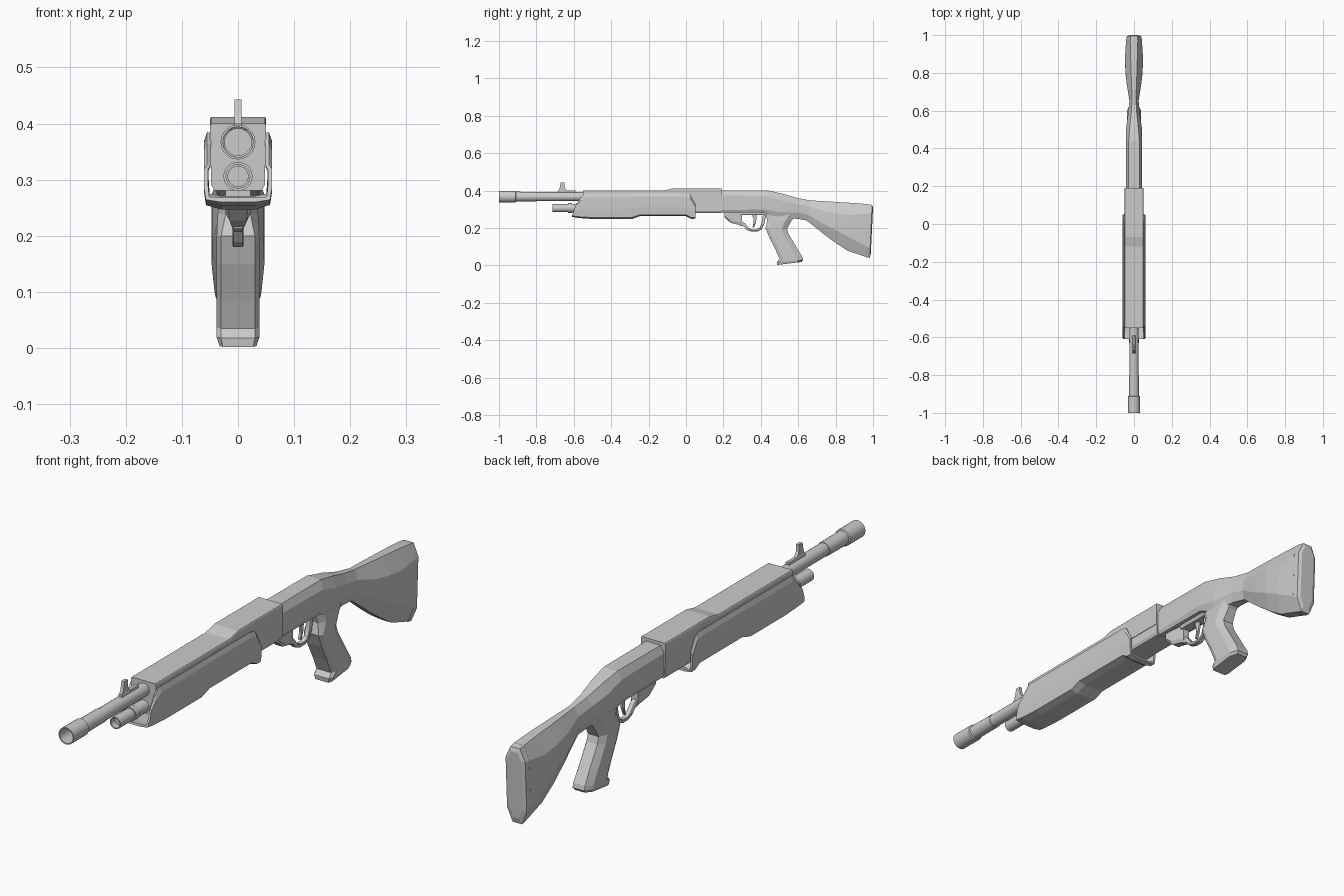
import bpy, bmesh, math
from mathutils import Vector


def finish(name, bm, smooth=None):
    bmesh.ops.recalc_face_normals(bm, faces=bm.faces)
    me = bpy.data.meshes.new(name)
    bm.to_mesh(me)
    bm.free()
    ob = bpy.data.objects.new(name, me)
    bpy.context.collection.objects.link(ob)
    if smooth:
        bpy.ops.object.select_all(action='DESELECT')
        bpy.context.view_layer.objects.active = ob
        ob.select_set(True)
        bpy.ops.object.shade_smooth_by_angle(angle=math.radians(smooth))
    return ob


def loft(name, sections, smooth=None):
    """Section: (y, z) of edge one, (y, z) of edge two, half widths side/one/two, chamfer shares one/two."""
    bm = bmesh.new()
    rings = []
    for (py, pz, qy, qz, w, a, b, k, m) in sections:
        p, q = Vector((0, py, pz)), Vector((0, qy, qz))
        half = [(a, 0), (w, k), (w, 1 - m), (b, 1)]
        pts = half + [(-x, t) for x, t in reversed(half)]
        rings.append([bm.verts.new(p.lerp(q, t) + Vector((x, 0, 0))) for x, t in pts])
    for r, s in zip(rings, rings[1:]):
        for i in range(8):
            j = (i + 1) % 8
            bm.faces.new((r[i], r[j], s[j], s[i]))
    bm.faces.new(rings[0])
    bm.faces.new(rings[-1])
    return finish(name, bm, smooth)


def lathe(name, z, profile, n=20):
    """Turned part along y; profile of (y, radius)."""
    bm = bmesh.new()
    rings = [[bm.verts.new((r * math.cos(2 * math.pi * i / n), y,
                            z + r * math.sin(2 * math.pi * i / n))) for i in range(n)]
             for y, r in profile]
    for r, s in zip(rings, rings[1:]):
        for i in range(n):
            j = (i + 1) % n
            bm.faces.new((r[i], r[j], s[j], s[i]))
    bm.faces.new(rings[0])
    bm.faces.new(rings[-1])
    return finish(name, bm, 35)


# Barrel with hollow muzzle collar, and magazine tube with its collar
lathe("barrel", .367, [(-.80, .026), (-1, .027), (-1, .031), (-.912, .031),
                       (-.908, .024), (-.5, .024)])
lathe("magazine_tube", .306, [(-.69, .018), (-.715, .018), (-.715, .022), (-.63, .022),
                              (-.63, .026), (-.61, .026), (-.61, .023), (-.5, .023)])

# Front sight: base rail and tapered blade
loft("sight_base", [(-.685, .40, -.685, .383, .007, .006, .007, .1, .1),
                    (-.59, .40, -.59, .383, .007, .006, .007, .1, .1)])
loft("sight_blade", [(-.685, .395, -.635, .395, .006, .006, .006, .1, .1),
                     (-.675, .415, -.648, .415, .006, .006, .006, .1, .1),
                     (-.67, .443, -.65, .443, .006, .006, .006, .1, .1)])

# Upper cover with raised rear, and the narrower lower receiver
loft("upper_cover", [(y, z, y, .325, .05, .048, .05, .05, .05)
                     for y, z in ((-.55, .40), (-.12, .40), (-.07, .412), (.19, .412))])
loft("lower_receiver", [(y, .33, y, .281, .048, .048, .042, .1, .2) for y in (-.55, .19)])

# Pump fore-end: open channel with shaped rim and stepped underside
bm = bmesh.new()
rows = []
for yt, zt, yb, zb in ((-.588, .328, -.61, .260), (-.56, .364, -.575, .253),
                       (-.54, .385, -.49, .247), (-.32, .385, -.29, .247),
                       (-.26, .385, -.246, .263), (-.01, .385, 0, .263),
                       (.02, .380, .03, .247), (.05, .325, .05, .25)):
    half = [(.055, 1), (.061, .86), (.061, .40), (.057, .06), (.03, 0)]
    pts = half + [(-x, t) for x, t in reversed(half)]
    rows.append([bm.verts.new((x, yb + (yt - yb) * t, zb + (zt - zb) * t)) for x, t in pts])
for r, s in zip(rows, rows[1:]):
    for i in range(9):
        bm.faces.new((r[i], s[i], s[i + 1], r[i + 1]))
pump = finish("pump_fore_end", bm)
if sum(f.normal.z * f.area for f in pump.data.polygons) > 0:
    pump.data.flip_normals()
sol = pump.modifiers.new("wall", 'SOLIDIFY')
sol.thickness = .008
sol.offset = -1

# Rear receiver flowing through the wrist into the shoulder stock
loft("stock", [
    (.18, .400, .18, .283, .043, .030, .036, .22, .1),
    (.44, .400, .42, .281, .043, .028, .036, .25, .15),
    (.52, .382, .50, .250, .041, .022, .030, .28, .25),
    (.594, .360, .594, .249, .030, .014, .018, .3, .3),
    (.665, .347, .645, .240, .024, .010, .012, .3, .3),
    (.74, .343, .738, .166, .038, .013, .017, .3, .3),
    (.82, .338, .80, .120, .046, .016, .020, .28, .3),
    (.90, .333, .866, .077, .047, .018, .020, .25, .28),
    (.972, .327, .962, .045, .042, .020, .020, .18, .2)])
loft("butt_pad", [
    (.970, .327, .960, .044, .042, .020, .020, .18, .2),
    (.995, .323, .982, .040, .040, .019, .019, .16, .18),
    (1.0, .308, .988, .062, .028, .012, .012, .12, .15)])

# Pistol grip with flared toe
loft("pistol_grip", [
    (.42, .290, .61, .285, .030, .016, .012, .2, .25),
    (.435, .240, .565, .240, .036, .022, .018, .2, .25),
    (.425, .200, .540, .195, .038, .030, .022, .15, .25),
    (.445, .150, .548, .168, .038, .030, .022, .15, .25),
    (.478, .085, .592, .095, .038, .030, .022, .15, .25),
    (.500, .035, .622, .045, .038, .030, .024, .15, .25),
    (.486, .018, .626, .028, .038, .030, .024, .1, .2),
    (.488, .002, .618, .018, .033, .027, .020, .1, .2)])

# Trigger housing, guard loop and trigger
loft("trigger_housing", [
    (.207, .29, .207, .255, .022, .022, .018, .1, .2),
    (.235, .29, .238, .227, .022, .022, .015, .1, .2),
    (.300, .29, .300, .213, .014, .014, .010, .1, .2)])
loft("guard_top", [(y, .29, y, .268, .022, .022, .018, .1, .3) for y in (.29, .44)])
guard = [(.285, .213, .300, .235), (.308, .208, .315, .225), (.325, .189, .333, .202),
         (.350, .180, .353, .192), (.380, .180, .377, .192), (.405, .193, .395, .202),
         (.418, .220, .404, .225), (.430, .275, .412, .275)]
loft("trigger_guard", [g + (.010, .008, .008, .2, .2) for g in guard])
blade = [(.350, .28, .378, .28), (.360, .25, .377, .252), (.362, .228, .374, .230),
         (.355, .205, .363, .202)]
loft("trigger", [b + (.006, .004, .004, .25, .25) for b in blade])
